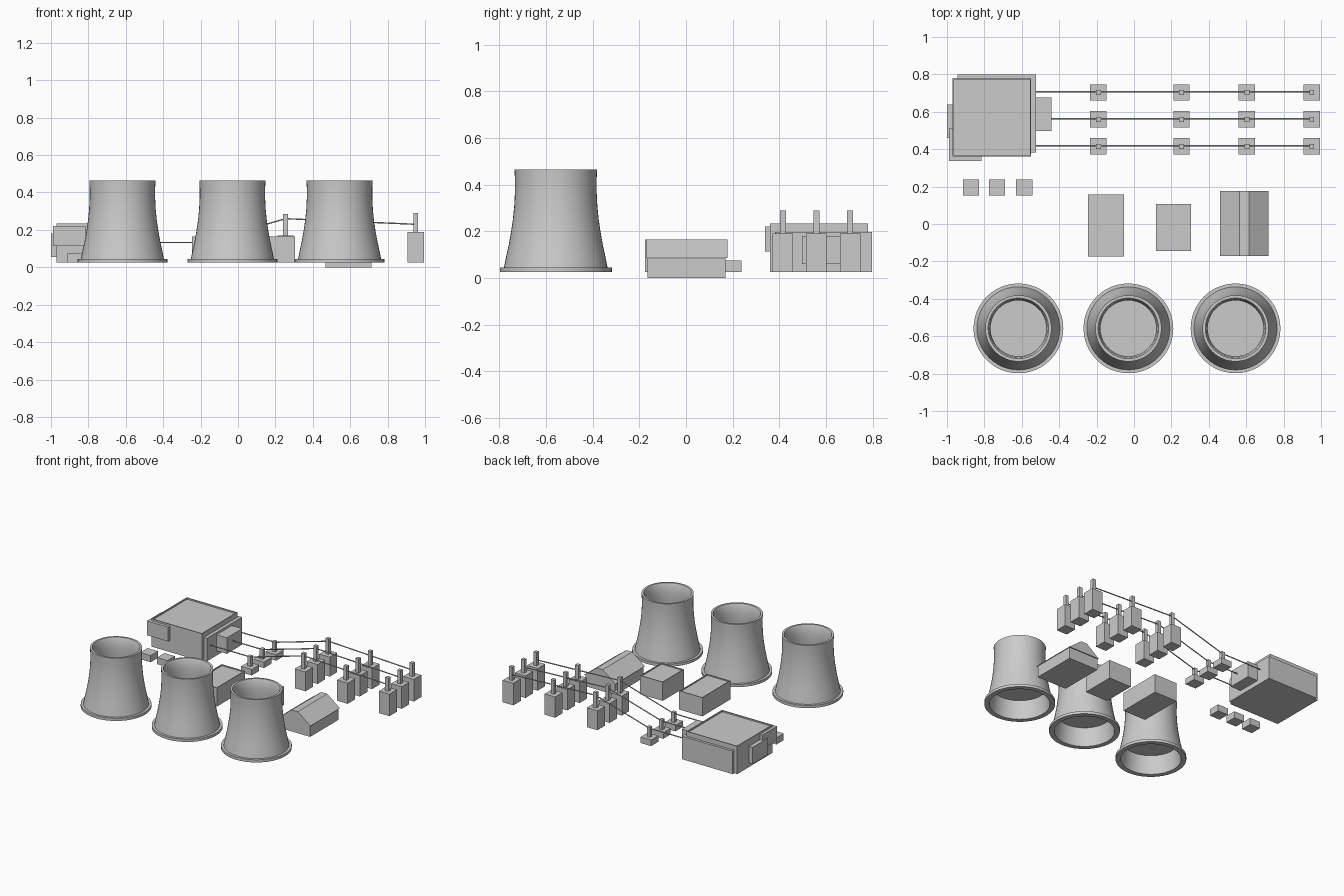
import bpy, bmesh, math
from mathutils import Vector

if "Cube" in bpy.data.objects:
    bpy.data.objects.remove(bpy.data.objects["Cube"])


def finish(bm, name, smooth=False):
    bmesh.ops.recalc_face_normals(bm, faces=bm.faces)
    me = bpy.data.meshes.new(name)
    bm.to_mesh(me)
    bm.free()
    ob = bpy.data.objects.new(name, me)
    bpy.context.collection.objects.link(ob)
    if smooth:
        bpy.context.view_layer.objects.active = ob
        ob.select_set(True)
        bpy.ops.object.shade_smooth_by_angle(angle=math.radians(35))
        ob.select_set(False)
    return ob


def box(name, x0, x1, y0, y1, z0, z1, parapet=0.0):
    """Axis-aligned block, optionally with a recessed roof behind a parapet."""
    bm = bmesh.new()
    bmesh.ops.create_cube(bm, size=1)
    for v in bm.verts:
        v.co = Vector((x1 if v.co.x > 0 else x0,
                       y1 if v.co.y > 0 else y0,
                       z1 if v.co.z > 0 else z0))
    if parapet:
        top = max(bm.faces, key=lambda f: f.calc_center_median().z)
        bmesh.ops.inset_region(bm, faces=[top], thickness=parapet)
        inner = bmesh.ops.extrude_face_region(bm, geom=[top])
        for v in [g for g in inner["geom"] if isinstance(g, bmesh.types.BMVert)]:
            v.co.z -= parapet
        if top.is_valid:
            bmesh.ops.delete(bm, geom=[top], context='FACES_ONLY')
    return finish(bm, name)


def lathe(name, profile, x, y, segments=48):
    bm = bmesh.new()
    verts = [bm.verts.new((r, 0, z)) for r, z in profile]
    edges = [bm.edges.new(p) for p in zip(verts, verts[1:])]
    bmesh.ops.spin(bm, geom=verts + edges, cent=(0, 0, 0), axis=(0, 0, 1),
                   angle=math.tau, steps=segments, use_duplicate=False)
    bmesh.ops.remove_doubles(bm, verts=bm.verts, dist=1e-4)
    bmesh.ops.translate(bm, verts=bm.verts, vec=(x, y, 0))
    return finish(bm, name, smooth=True)


def wire(name, points, radius=0.004):
    cu = bpy.data.curves.new(name, 'CURVE')
    cu.dimensions = '3D'
    cu.bevel_depth = radius
    cu.bevel_resolution = 1
    cu.use_fill_caps = True
    sp = cu.splines.new('POLY')
    sp.points.add(len(points) - 1)
    for p, co in zip(sp.points, points):
        p.co = (*co, 1)
    bpy.context.collection.objects.link(bpy.data.objects.new(name, cu))


# Cooling towers: flange, flared shell, inner wall and a floor inside
TOWER = [(0, 0.16), (0.187, 0.16), (0.205, 0.025), (0.24, 0.025), (0.24, 0.045),
         (0.222, 0.045), (0.213, 0.09), (0.202, 0.14), (0.193, 0.19),
         (0.184, 0.25), (0.178, 0.31), (0.175, 0.37), (0.175, 0.42),
         (0.177, 0.465), (0.162, 0.465), (0.155, 0.45), (0.149, 0.40),
         (0.149, 0.36), (0.153, 0.30), (0.160, 0.24), (0.170, 0.17), (0, 0.17)]
for i, x in enumerate((-0.618, -0.03, 0.543)):
    lathe(f"cooling_tower_{i + 1}", TOWER, x, -0.558)

# Main hall with stepped second block and side annexes
box("main_hall", -0.97, -0.55, 0.36, 0.78, 0.025, 0.233, parapet=0.01)
box("hall_rear_step", -0.945, -0.525, 0.382, 0.798, 0.025, 0.197)
box("hall_west_annex", -1.0, -0.90, 0.46, 0.64, 0.055, 0.18)
box("hall_corner_annex", -0.99, -0.815, 0.338, 0.51, 0.113, 0.22)
box("hall_east_annex", -0.60, -0.44, 0.497, 0.677, 0.06, 0.18)

# Small transformer boxes in front of the hall
for i, x in enumerate((-0.872, -0.732, -0.587)):
    box(f"transformer_{i + 1}", x - 0.043, x + 0.043, 0.152, 0.238, 0.025, 0.075)

# Flat-roofed service buildings
box("service_building_1", -0.245, -0.053, -0.175, 0.157, 0.025, 0.165, parapet=0.008)
box("service_building_2", 0.118, 0.305, -0.144, 0.107, 0.025, 0.165, parapet=0.008)

# Gabled shed with a flat ridge
box("shed_walls", 0.467, 0.713, -0.165, 0.17, 0.0, 0.087)
bm = bmesh.new()
gable = [(0.46, 0.085), (0.72, 0.085), (0.615, 0.165), (0.565, 0.165)]
face = bm.faces.new([bm.verts.new((x, -0.172, z)) for x, z in gable])
ext = bmesh.ops.extrude_face_region(bm, geom=[face])
bmesh.ops.translate(bm, vec=(0, 0.349, 0),
                    verts=[g for g in ext["geom"] if isinstance(g, bmesh.types.BMVert)])
finish(bm, "shed_roof")

# Power line: (x, plinth top, pole top, wire height) repeated in three rows
STATIONS = [(-0.19, 0.07, 0.145, 0.133), (0.254, 0.17, 0.285, 0.26),
            (0.604, 0.18, 0.285, 0.245), (0.95, 0.19, 0.29, 0.23)]
for r, y in enumerate((0.415, 0.559, 0.703)):
    for s, (x, plinth, top, _) in enumerate(STATIONS):
        tag = f"{r + 1}_{s + 1}"
        box(f"pole_plinth_{tag}", x - 0.044, x + 0.044, y - 0.044, y + 0.044, 0.025, plinth)
        box(f"pole_{tag}", x - 0.013, x + 0.013, y - 0.013, y + 0.013, plinth - 0.01, top)
    wire(f"power_wire_{r + 1}",
         [(-0.54, y + 0.004, 0.133)] + [(x, y + 0.004, w) for x, _, _, w in STATIONS])
